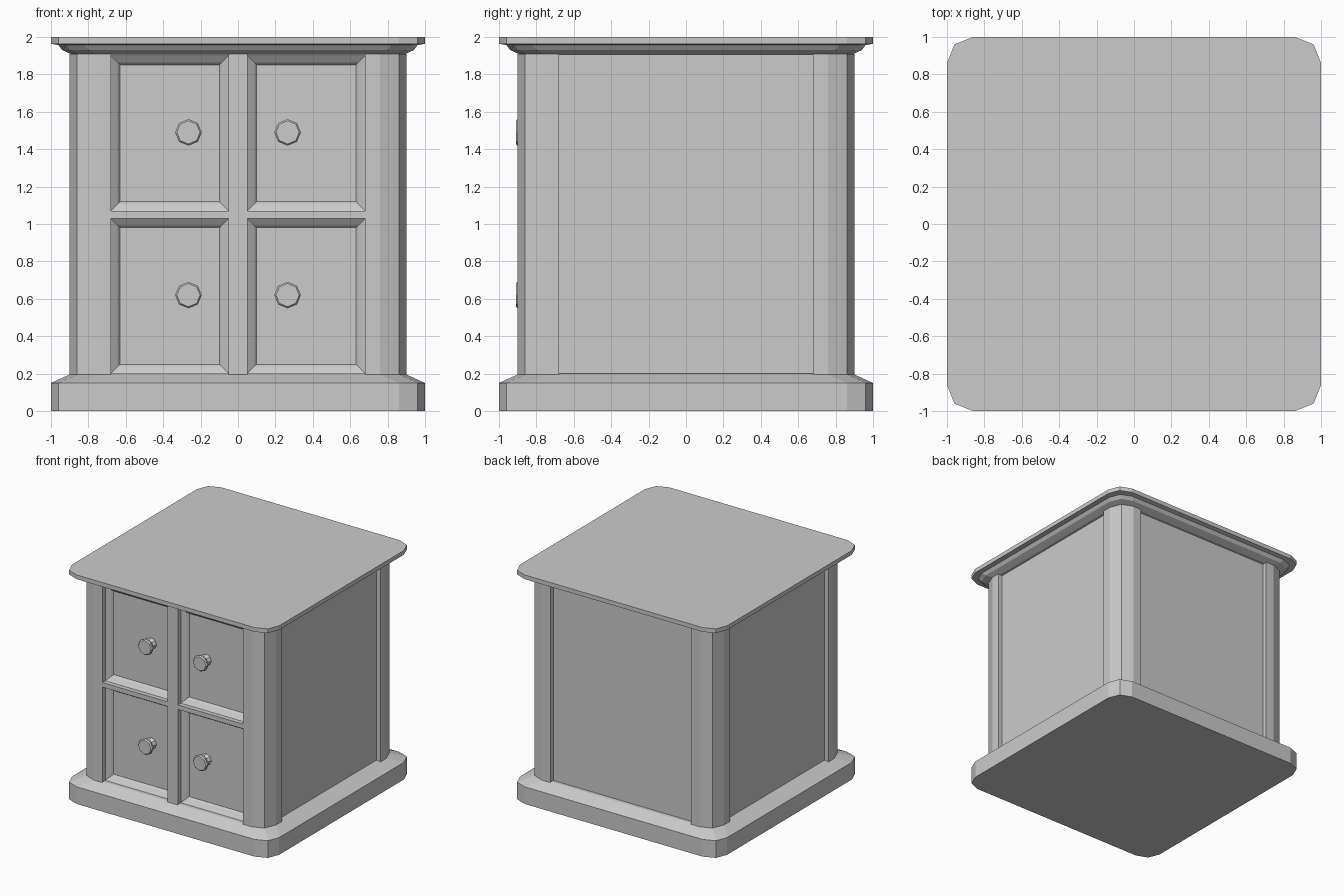
import bpy, bmesh, math

if "Cube" in bpy.data.objects:
    bpy.data.objects.remove(bpy.data.objects["Cube"])


def loft(name, rings, cap_start=True, cap_end=True):
    """Skin a list of closed rings (same point count) into a flat-shaded object."""
    bm = bmesh.new()
    loops = [[bm.verts.new(p) for p in ring] for ring in rings]
    n = len(loops[0])
    for a, b in zip(loops, loops[1:]):
        for i in range(n):
            j = (i + 1) % n
            bm.faces.new((a[i], a[j], b[j], b[i]))
    if cap_start:
        bm.faces.new(loops[0][::-1])
    if cap_end:
        bm.faces.new(loops[-1])
    if cap_start and cap_end:
        bmesh.ops.recalc_face_normals(bm, faces=bm.faces)
    me = bpy.data.meshes.new(name)
    bm.to_mesh(me)
    bm.free()
    ob = bpy.data.objects.new(name, me)
    bpy.context.collection.objects.link(ob)
    return ob


def box(name, x0, x1, y0, y1, z0, z1):
    return loft(name, [[(x0, y0, z), (x1, y0, z), (x1, y1, z), (x0, y1, z)]
                       for z in (z0, z1)])


def rounded_square(r, z):
    """Square of half-width r with two-segment rounded corners."""
    corner = [(r, r - 0.14), (r - 0.04, r - 0.04), (r - 0.14, r)]
    pts = []
    for k in range(4):
        c, s = round(math.cos(k * math.pi / 2)), round(math.sin(k * math.pi / 2))
        pts += [(x * c - y * s, x * s + y * c, z) for x, y in corner]
    return pts


# Plinth and moulded top
loft("base_plinth", [rounded_square(r, z) for r, z in
                     [(1, 0), (1, 0.15), (0.89, 0.2)]])
loft("top_slab", [rounded_square(r, z) for r, z in
                  [(0.885, 1.905), (0.94, 1.93), (0.96, 1.957), (1, 1.963), (1, 2)]])

# Four corner posts
post = [(0.68, 0.68), (0.9, 0.68), (0.9, 0.76), (0.86, 0.86), (0.76, 0.9), (0.68, 0.9)]
for k in range(4):
    c, s = round(math.cos(k * math.pi / 2)), round(math.sin(k * math.pi / 2))
    loft(f"corner_post_{k + 1}", [[(x * c - y * s, x * s + y * c, z) for x, y in post]
                                  for z in (0.19, 1.91)])

# Recessed side and back panels
for side, label in ((-1, "left"), (1, "right")):
    xs = sorted((side * 0.82, side * 0.86))
    box(f"{label}_panel", xs[0], xs[1], -0.68, 0.68, 0.19, 1.91)
box("back_panel", -0.68, 0.68, 0.82, 0.86, 0.19, 1.91)

# Front divider and rails
box("front_divider", -0.05, 0.05, -0.9, -0.82, 0.19, 1.91)
box("left_rail", -0.68, -0.05, -0.9, -0.82, 1.03, 1.07)
box("right_rail", 0.05, 0.68, -0.9, -0.82, 1.03, 1.07)

# Drawer fronts with a sunk bevel, and octagonal knobs
knob_profile = [(0.05, -0.813), (0.045, -0.83), (0.035, -0.845), (0.04, -0.865),
                (0.068, -0.88), (0.071, -0.9), (0.062, -0.91)]
for row, z0, z1, zk in (("lower", 0.2, 1.03, 0.62), ("upper", 1.07, 1.9, 1.49)):
    for col, x0, x1, xk in (("left", -0.68, -0.05, -0.265), ("right", 0.05, 0.68, 0.265)):
        steps = [(0, -0.86), (0.037, -0.832), (0.05, -0.815)]
        loft(f"{row}_{col}_drawer_front",
             [[(x0 + d, y, z0 + d), (x1 - d, y, z0 + d), (x1 - d, y, z1 - d), (x0 + d, y, z1 - d)]
              for d, y in steps], cap_start=False)
        loft(f"{row}_{col}_knob",
             [[(xk + r * math.cos(i * math.pi / 4), y, zk + r * math.sin(i * math.pi / 4))
               for i in range(8)] for r, y in knob_profile])
